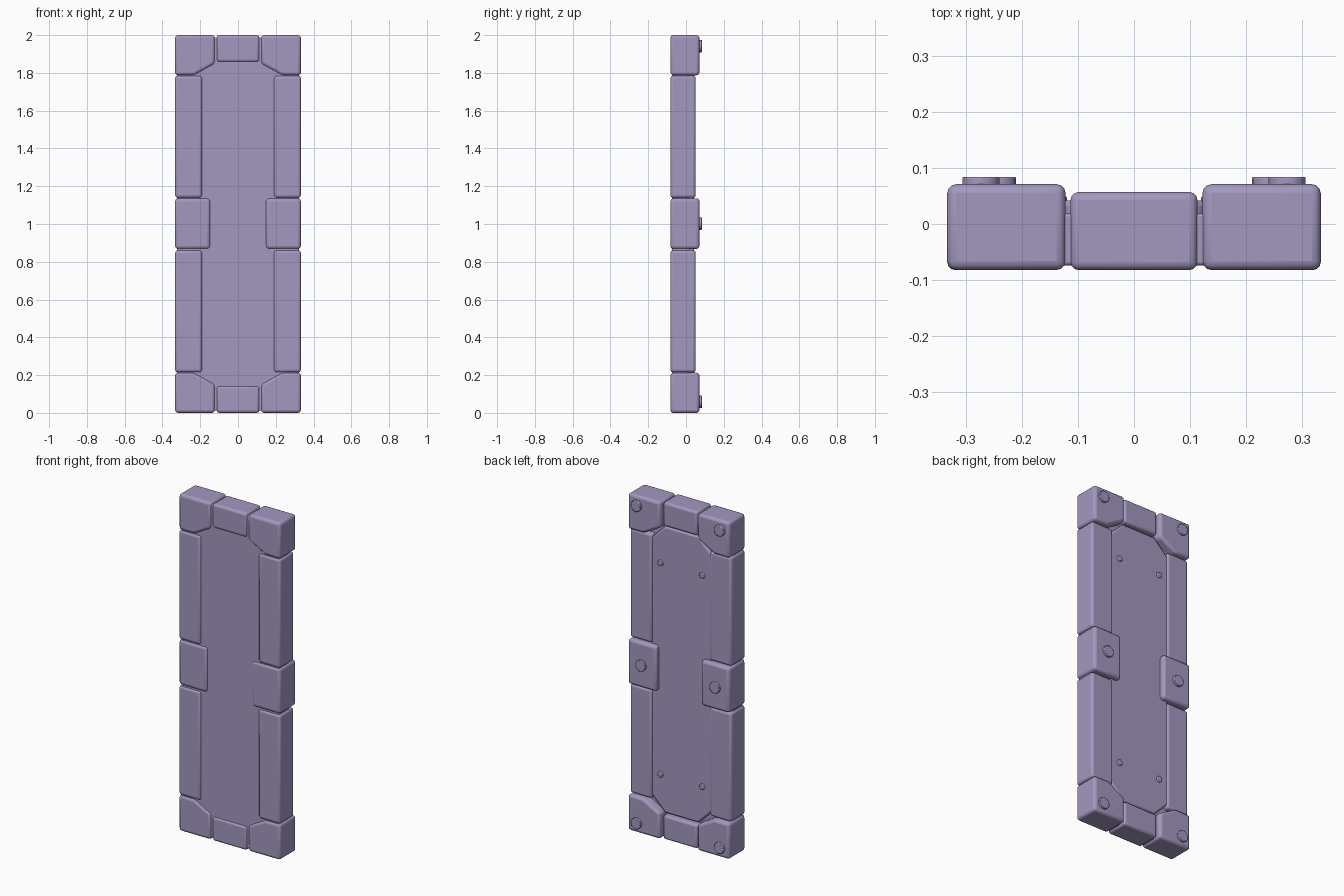
import bpy, bmesh, math

if "Cube" in bpy.data.objects:
    bpy.data.objects.remove(bpy.data.objects["Cube"])

mat = bpy.data.materials.new("muted_purple")
mat.diffuse_color = (0.37, 0.315, 0.53, 1)
mat.use_nodes = True
mat.node_tree.nodes["Principled BSDF"].inputs["Base Color"].default_value = mat.diffuse_color


def finish(name, bm, bevel=0, segments=3):
    bmesh.ops.recalc_face_normals(bm, faces=bm.faces)
    me = bpy.data.meshes.new(name)
    bm.to_mesh(me)
    bm.free()
    ob = bpy.data.objects.new(name, me)
    bpy.context.collection.objects.link(ob)
    me.materials.append(mat)
    if bevel:
        m = ob.modifiers.new("rounded_edges", 'BEVEL')
        m.width = bevel
        m.segments = segments
        m.limit_method = 'ANGLE'
        m.angle_limit = math.radians(25)
    bpy.ops.object.select_all(action='DESELECT')
    bpy.context.view_layer.objects.active = ob
    ob.select_set(True)
    bpy.ops.object.shade_smooth_by_angle(angle=math.radians(35))
    return ob


def prism(name, outline, y0, y1, bevel=0, segments=3):
    """Extrude an (x, z) outline from y0 to y1."""
    bm = bmesh.new()
    face = bm.faces.new([bm.verts.new((x, y0, z)) for x, z in outline])
    ext = bmesh.ops.extrude_face_region(bm, geom=[face])
    for v in ext["geom"]:
        if isinstance(v, bmesh.types.BMVert):
            v.co.y = y1
    return finish(name, bm, bevel, segments)


def rect(x0, x1, z0, z1):
    return [(x0, z0), (x1, z0), (x1, z1), (x0, z1)]


def disc(name, x, z, r, y0, y1, bevel, sides=16):
    ring = [(x + r * math.cos(2 * math.pi * i / sides),
             z + r * math.sin(2 * math.pi * i / sides)) for i in range(sides)]
    return prism(name, ring, y0, y1, bevel, 2)


FRONT = -0.082
BACK = 0.071

# Core panel joining all the blocks
prism("core_panel", rect(-0.322, 0.322, 0.012, 1.988), -0.074, 0.019, 0.006, 2)

# Raised octagonal plate on the back of the panel
quarter = [(0.2, 0.76), (0.11, 0.85)]
octagon = [(x, 1 + z) for x, z in quarter] + [(-x, 1 + z) for x, z in quarter[::-1]]
octagon += [(x, 2 - z) for x, z in octagon[::-1]]
prism("back_plate", octagon, 0.0, 0.042, 0.01, 2)

for top in (0, 1):
    def zz(z):
        return z if top else 2 - z

    end = "top" if top else "bottom"
    # Centre block of each short end
    prism(end + "_centre_block", rect(-0.113, 0.113, zz(1.858), zz(2.0)),
          FRONT, 0.057, 0.014)
    for s, side in ((-1, "left"), (1, "right")):
        tag = end + "_" + side
        # Corner block with a cut inner corner
        corner = [(0.333, 2.0), (0.122, 2.0), (0.122, 1.848), (0.232, 1.787), (0.333, 1.787)]
        prism(tag + "_corner_block", [(s * x, zz(z)) for x, z in corner],
              FRONT, BACK, 0.016)
        # Long side rail
        prism(tag + "_rail", rect(s * 0.19, s * 0.333, zz(1.139), zz(1.785)),
              FRONT, 0.051, 0.014)
        # Round stud on the corner and small rivet on the panel
        disc(tag + "_corner_stud", s * 0.273, zz(1.942), 0.033, 0.065, 0.084, 0.003)
        disc(tag + "_rivet", s * 0.137, zz(1.627), 0.018, 0.035, 0.05, 0.005, 14)

# Middle blocks with studs
for s, side in ((-1, "left"), (1, "right")):
    prism(side + "_middle_block", rect(s * 0.147, s * 0.333, 0.868, 1.136),
          FRONT, BACK, 0.016)
    disc(side + "_middle_stud", s * 0.243, 1.002, 0.033, 0.065, 0.084, 0.003)
